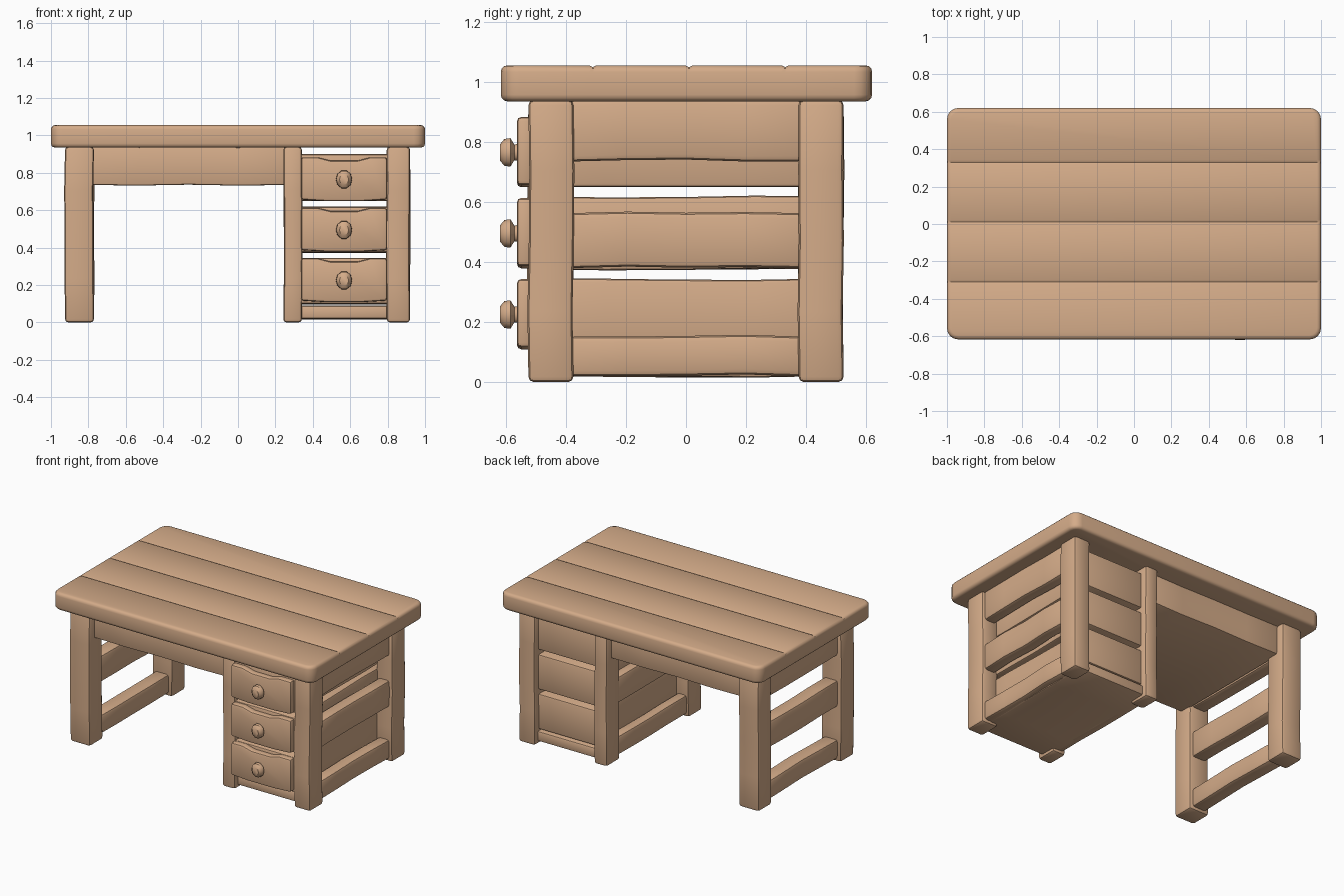
import bpy, bmesh, math, random
from mathutils import Vector

if "Cube" in bpy.data.objects:
    bpy.data.objects.remove(bpy.data.objects["Cube"])

random.seed(4)
wood = bpy.data.materials.new("warm light wood")
wood.diffuse_color = (0.66, 0.41, 0.25, 1)
wood.use_nodes = True
wood.node_tree.nodes["Principled BSDF"].inputs["Base Color"].default_value = wood.diffuse_color


def finish(bm, name):
    """Turn a bmesh into a smooth shaded wooden object."""
    bmesh.ops.recalc_face_normals(bm, faces=bm.faces)
    me = bpy.data.meshes.new(name)
    bm.to_mesh(me)
    bm.free()
    ob = bpy.data.objects.new(name, me)
    bpy.context.collection.objects.link(ob)
    me.materials.append(wood)
    bpy.ops.object.select_all(action='DESELECT')
    ob.select_set(True)
    bpy.context.view_layer.objects.active = ob
    bpy.ops.object.shade_smooth_by_angle(angle=math.radians(40))
    return ob


def box_mesh(x, y, z):
    bm = bmesh.new()
    bmesh.ops.create_cube(bm, size=1)
    for v in bm.verts:
        v.co = Vector([(r[0] + r[1]) / 2 + c * (r[1] - r[0]) for r, c in zip((x, y, z), v.co)])
    return bm


def cut(bm, axis, pos):
    n = Vector((0, 0, 0))
    n[axis] = 1
    bmesh.ops.bisect_plane(bm, geom=bm.verts[:] + bm.edges[:] + bm.faces[:],
                           plane_co=n * pos, plane_no=n)


def timber(name, x, y, z, bevel=0.018, wobble=0.004, cuts=3):
    """Rounded beam, slightly uneven along its longest axis."""
    bm = box_mesh(x, y, z)
    bmesh.ops.bevel(bm, geom=bm.edges[:], offset=bevel, segments=2, profile=0.5, affect='EDGES')
    spans = (x, y, z)
    axis = max(range(3), key=lambda i: spans[i][1] - spans[i][0])
    lo, hi = spans[axis]
    for i in range(cuts):
        p = lo + (hi - lo) * (i + 1) / (cuts + 1)
        cut(bm, axis, p)
        shift = Vector([0 if k == axis else random.uniform(-wobble, wobble) for k in range(3)])
        for v in bm.verts:
            if abs(v.co[axis] - p) < 1e-4:
                v.co += shift
    return finish(bm, name)


# table top: one rounded slab with shallow grooves between four planks
bm = box_mesh((-1, 1), (-0.617, 0.62), (0.935, 1.055))
upright = [e for e in bm.edges if abs(e.verts[0].co.z - e.verts[1].co.z) > 0.05]
bmesh.ops.bevel(bm, geom=upright, offset=0.06, segments=4, profile=0.5, affect='EDGES')
rim = [e for e in bm.edges if abs(e.verts[0].co.z - e.verts[1].co.z) < 1e-4]
bmesh.ops.bevel(bm, geom=rim, offset=0.022, segments=3, profile=0.5, affect='EDGES')
for g in (-0.31, 0.01, 0.33):
    for d in (-0.012, 0, 0.012):
        cut(bm, 1, g + d)
    for v in bm.verts:
        if abs(v.co.y - g) < 1e-4 and v.co.z > 1.05:
            v.co.z -= 0.006
finish(bm, "table_top")

# legs, front and back
for side, y in (("front", (-0.525, -0.375)), ("back", (0.375, 0.525))):
    for name, x in (("left", (-0.925, -0.77)), ("inner", (0.242, 0.342)), ("right", (0.795, 0.92))):
        timber(f"{name}_{side}_leg", x, y, (0, 0.94))

# side rails between the legs
for name, x in (("left", (-0.90, -0.795)), ("inner", (0.258, 0.33)), ("right", (0.815, 0.90))):
    for level, z in (("low", (0.02, 0.152)), ("middle", (0.38, 0.563)), ("top", (0.735, 0.94))):
        timber(f"{name}_{level}_rail", x, (-0.39, 0.39), z, wobble=0.005)

# apron box under the top, over the knee space
timber("apron", (-0.79, 0.26), (-0.47, 0.47), (0.735, 0.94), bevel=0.01)

# floor of the drawer stack
timber("drawer_floor", (0.29, 0.86), (-0.49, 0.49), (0.02, 0.09), bevel=0.012)


def drawer_front(name, cx, cz):
    """Plate with a dipped top edge and a slightly arched bottom."""
    outline = [(-0.23, -0.108), (-0.1, -0.116), (0.1, -0.116), (0.23, -0.108),
               (0.23, 0.118), (0.14, 0.118), (0.07, 0.1), (-0.07, 0.1),
               (-0.14, 0.118), (-0.23, 0.118)]
    bm = bmesh.new()
    face = bm.faces.new([bm.verts.new((cx + x, -0.563, cz + z)) for x, z in outline])
    out = bmesh.ops.extrude_face_region(bm, geom=[face])
    for v in out["geom"]:
        if isinstance(v, bmesh.types.BMVert):
            v.co.y = -0.51
    bmesh.ops.recalc_face_normals(bm, faces=bm.faces)
    rounded = [e for e in bm.edges if e.calc_face_angle(0) > 0.7]
    bmesh.ops.bevel(bm, geom=rounded, offset=0.014, segments=2, profile=0.5, affect='EDGES')
    finish(bm, name)


def knob(name, cx, cz):
    """Turned knob with ten sides."""
    profile = [(0.03, -0.55), (0.028, -0.572), (0.05, -0.585), (0.047, -0.605), (0.028, -0.62)]
    bm = bmesh.new()
    rings = []
    for r, y in profile:
        rings.append([bm.verts.new((cx + r * 0.88 * math.cos(a * math.tau / 10), y,
                                    cz + r * math.sin(a * math.tau / 10))) for a in range(10)])
    for a, b in zip(rings, rings[1:]):
        for i in range(10):
            j = (i + 1) % 10
            bm.faces.new((a[i], a[j], b[j], b[i]))
    bm.faces.new(rings[0])
    bm.faces.new(rings[-1])
    finish(bm, name)


# drawers: box, front plate and knob
for level, cz, z in (("low", 0.225, (0.1, 0.345)), ("middle", 0.495, (0.375, 0.618)),
                     ("top", 0.765, (0.65, 0.9))):
    timber(f"{level}_drawer_box", (0.335, 0.805), (-0.52, 0.48), z, bevel=0.012)
    drawer_front(f"{level}_drawer_front", 0.567, cz)
    knob(f"{level}_knob", 0.567, cz)
